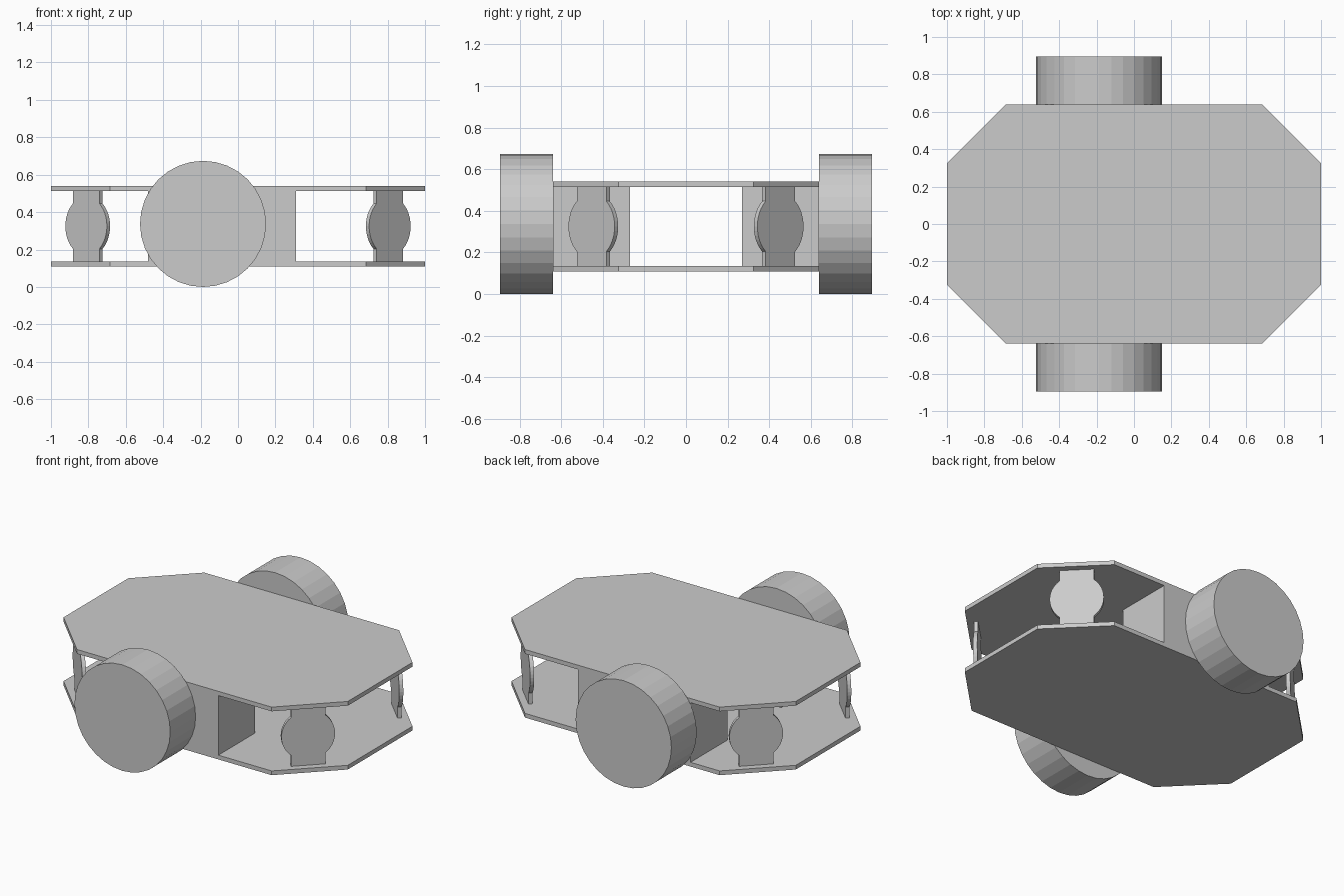
import bpy, bmesh
from math import cos, sin, pi, asin, sqrt
from mathutils import Matrix

cube = bpy.data.objects.get("Cube")
if cube:
    bpy.data.objects.remove(cube, do_unlink=True)

grey = bpy.data.materials.new("light grey")
grey.use_nodes = True
GREY = (0.6, 0.6, 0.6, 1)
grey.diffuse_color = GREY
grey.node_tree.nodes["Principled BSDF"].inputs["Base Color"].default_value = GREY


def prism(name, outline, depth, matrix):
    """Extrude a flat outline along its local z, then place it."""
    bm = bmesh.new()
    face = bm.faces.new([bm.verts.new((x, y, 0)) for x, y in outline])
    new = bmesh.ops.extrude_face_region(bm, geom=[face])["geom"]
    verts = [v for v in new if isinstance(v, bmesh.types.BMVert)]
    bmesh.ops.translate(bm, verts=verts, vec=(0, 0, depth))
    bmesh.ops.transform(bm, matrix=matrix, verts=bm.verts)
    bmesh.ops.recalc_face_normals(bm, faces=bm.faces)
    mesh = bpy.data.meshes.new(name)
    bm.to_mesh(mesh)
    bm.free()
    mesh.materials.append(grey)
    obj = bpy.data.objects.new(name, mesh)
    bpy.context.collection.objects.link(obj)
    return obj


def arc(radius, start, end, steps):
    return [(radius * cos(start + (end - start) * i / steps),
             radius * sin(start + (end - start) * i / steps)) for i in range(steps + 1)]


MID_Z = 0.325
upright = Matrix.Rotation(pi / 2, 4, "X")   # outline y becomes z, depth runs to -y

# Octagonal deck plates
half = [(1, -0.325), (1, 0.325), (0.685, 0.64), (-0.685, 0.64)]
octagon = [(0.685, -0.64)] + half + [(-1, 0.325), (-1, -0.325), (-0.685, -0.64)]
for name, z in (("bottom_plate", 0.108), ("top_plate", 0.514)):
    prism(name, octagon, 0.027, Matrix.Translation((0, 0, z)))

# Wheels and the motor blocks behind them
wheel = arc(0.337, 0, 2 * pi, 32)[:-1]
block = [(-0.48, -0.19), (0.31, -0.19), (0.31, 0.19), (-0.48, 0.19)]
for side, inner, outer in (("front", -0.27, -0.64), ("back", 0.64, 0.27)):
    prism(side + "_motor_block", block, inner - outer,
          Matrix.Translation((0, inner, MID_Z)) @ upright)
for side, y in (("front", -0.64), ("back", 0.895)):
    prism(side + "_wheel", wheel, 0.255, Matrix.Translation((-0.187, y, 0.337)) @ upright)

# Corner supports: a strip with a round middle, parallel to each cut corner
R, W, H = 0.157, 0.1, 0.19
a = asin(sqrt(R * R - W * W) / R)
support = ([(W, -H)] + arc(R, -a, a, 12) + [(W, H), (-W, H)]
           + arc(R, pi - a, pi + a, 12) + [(-W, -H)])
for sx, left_right in ((1, "left"), (-1, "right")):
    for sy, front_back in ((-1, "front"), (1, "back")):
        angle = sx * pi / 4 if sy < 0 else pi - sx * pi / 4
        place = (Matrix.Translation((sx * 0.795, sy * 0.437, MID_Z))
                 @ Matrix.Rotation(angle, 4, "Z") @ upright)
        prism(f"{front_back}_{left_right}_support", support, 0.024, place)
